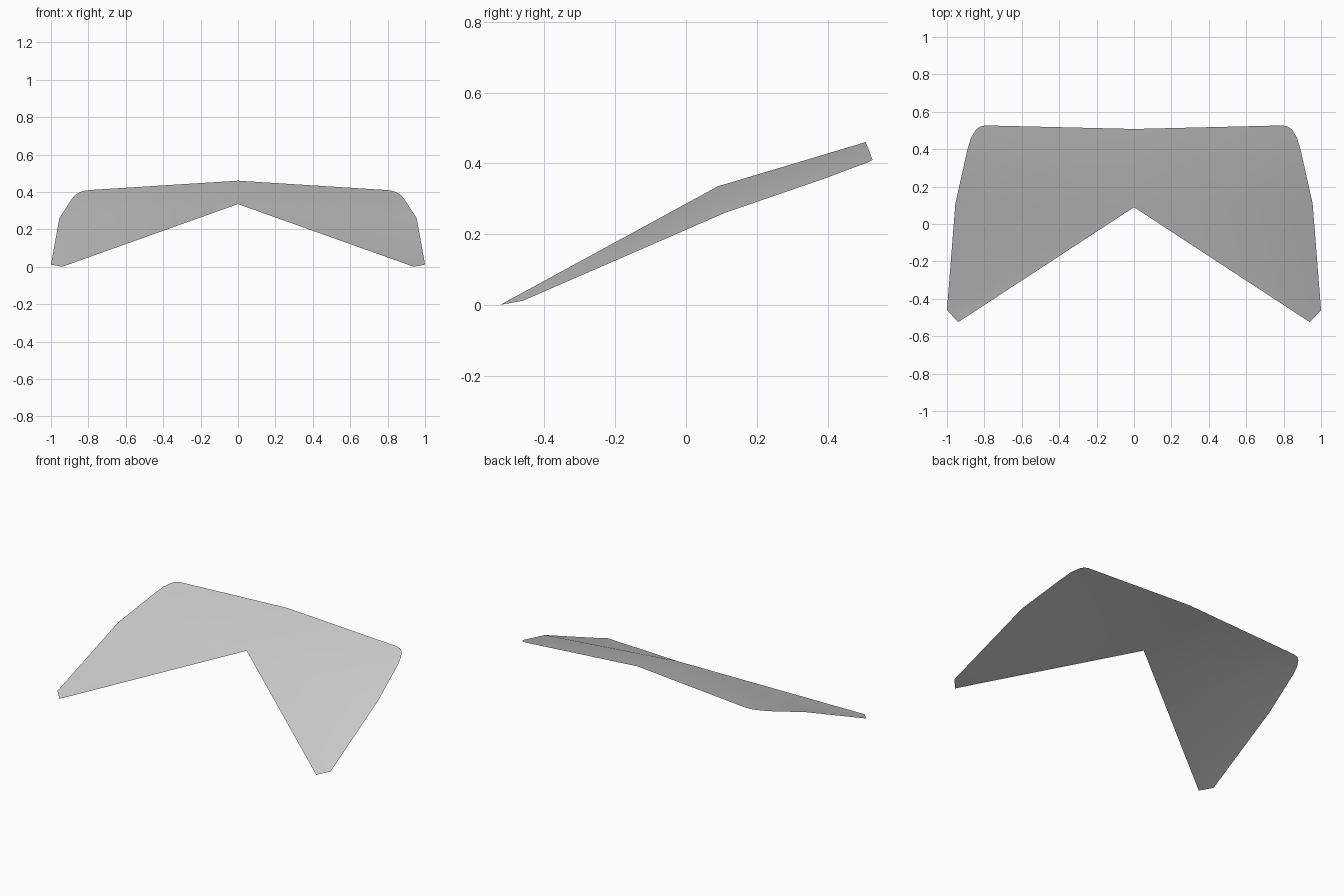
import bpy
import bmesh

cube = bpy.data.objects.get("Cube")
if cube:
    bpy.data.objects.remove(cube, do_unlink=True)

# Single light grey material
grey = bpy.data.materials.new("light_grey")
grey.use_nodes = True
colour = (0.6, 0.6, 0.6, 1.0)
grey.diffuse_color = colour
grey.node_tree.nodes["Principled BSDF"].inputs["Base Color"].default_value = colour

# Thin folded sheet: one half is a fan from the notch point to the outer rim
NOTCH = (0.0, 0.09, 0.335)
RIM = [
    (0.94, -0.525, 0.0),     # front tip
    (1.0, -0.46, 0.012),
    (0.955, 0.11, 0.26),     # side
    (0.89, 0.40, 0.36),      # rounded rear corner
    (0.872, 0.46, 0.383),
    (0.845, 0.505, 0.399),
    (0.822, 0.521, 0.406),
    (0.795, 0.527, 0.41),
    (0.0, 0.508, 0.46),      # rear centre
]

bm = bmesh.new()
notch = bm.verts.new(NOTCH)
rim = [bm.verts.new(p) for p in RIM]
for a, b in zip(rim, rim[1:]):
    bm.faces.new((notch, a, b))
mesh = bpy.data.meshes.new("folded_sheet")
bm.to_mesh(mesh)
bm.free()
mesh.materials.append(grey)

sheet = bpy.data.objects.new("folded_sheet", mesh)
bpy.context.collection.objects.link(sheet)

# Mirror the left half across x = 0
mirror = sheet.modifiers.new("mirror", 'MIRROR')
mirror.use_clip = True

# Smooth shading across the shallow folds
bpy.context.view_layer.objects.active = sheet
sheet.select_set(True)
bpy.ops.object.shade_smooth()
